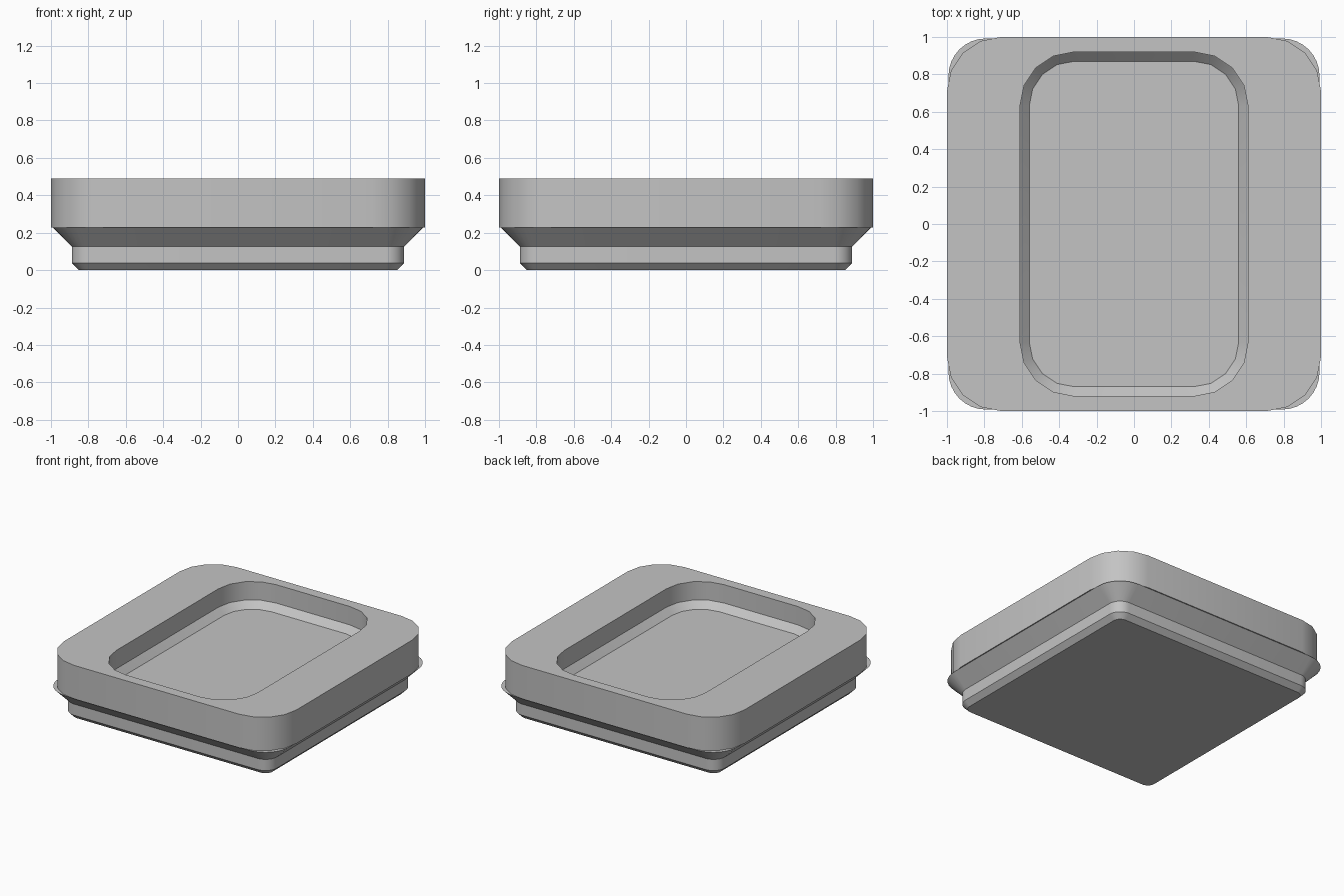
import bpy, bmesh
from math import cos, sin, pi

if "Cube" in bpy.data.objects:
    bpy.data.objects.remove(bpy.data.objects["Cube"], do_unlink=True)

grey = bpy.data.materials.new("plain grey")
grey.use_nodes = True
colour = (0.55, 0.55, 0.55, 1)
grey.diffuse_color = colour
grey.node_tree.nodes["Principled BSDF"].inputs["Base Color"].default_value = colour


def rounded_ring(bm, hx, hy, r, z, steps):
    """Rounded rectangle of half sizes hx, hy at height z."""
    ring = []
    for quarter, (sx, sy) in enumerate([(1, 1), (-1, 1), (-1, -1), (1, -1)]):
        for i in range(steps + 1):
            a = (quarter + i / steps) * pi / 2
            ring.append(bm.verts.new((sx * (hx - r) + r * cos(a),
                                      sy * (hy - r) + r * sin(a), z)))
    return ring


def loft(name, profile, steps):
    """Bridge a stack of rounded rectangles and cap both ends."""
    bm = bmesh.new()
    rings = [rounded_ring(bm, *p, steps) for p in profile]
    for low, high in zip(rings, rings[1:]):
        n = len(low)
        for i in range(n):
            j = (i + 1) % n
            bm.faces.new((low[i], low[j], high[j], high[i]))
    bm.faces.new(rings[0][::-1])
    bm.faces.new(rings[-1])
    bmesh.ops.recalc_face_normals(bm, faces=bm.faces)
    mesh = bpy.data.meshes.new(name)
    bm.to_mesh(mesh)
    bm.free()
    mesh.materials.append(grey)
    ob = bpy.data.objects.new(name, mesh)
    bpy.context.collection.objects.link(ob)
    bpy.ops.object.select_all(action='DESELECT')
    ob.select_set(True)
    bpy.context.view_layer.objects.active = ob
    bpy.ops.object.shade_smooth_by_angle()


# Stepped foot: small chamfer, short wall, wide chamfer
loft("stepped_foot", [
    (0.85, 0.85, 0.06, 0),
    (0.888, 0.888, 0.098, 0.038),
    (0.888, 0.888, 0.098, 0.125),
    (0.992, 0.992, 0.2, 0.229),
], 8)

# Tray body: outer wall, rim, pocket wall, chamfer and floor
loft("tray_body", [
    (1, 1, 0.29, 0.229),
    (1, 1, 0.29, 0.49),
    (0.61, 0.92, 0.29, 0.49),
    (0.61, 0.92, 0.29, 0.347),
    (0.56, 0.87, 0.24, 0.297),
], 4)
